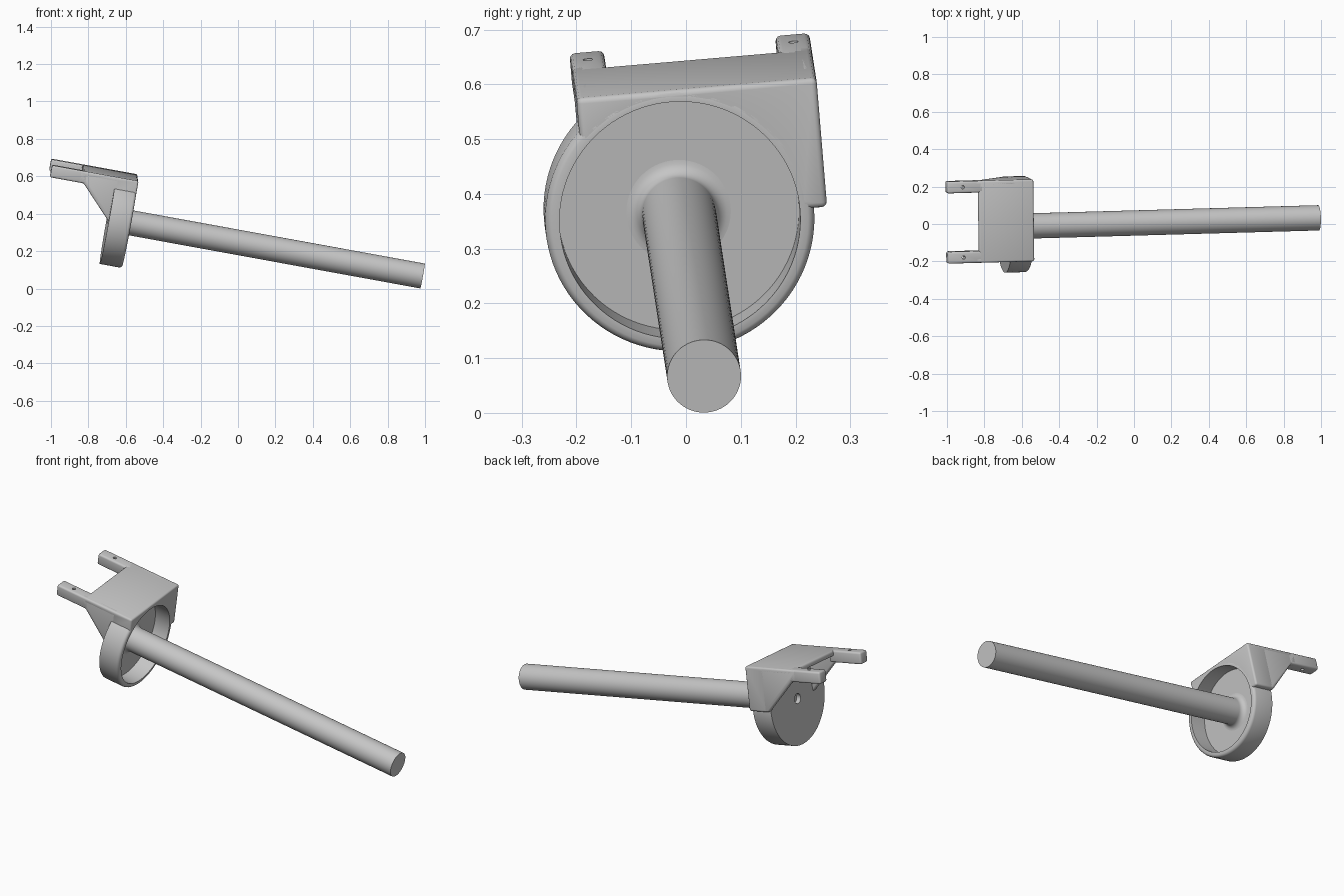
import bpy, bmesh, math
from mathutils import Vector, Matrix

cube = bpy.data.objects.get("Cube")
if cube:
    bpy.data.objects.remove(cube, do_unlink=True)

# One plain grey for everything
grey = bpy.data.materials.new("plain_grey")
grey.use_nodes = True
COLOUR = (0.56, 0.56, 0.56, 1)
grey.diffuse_color = COLOUR
grey.node_tree.nodes["Principled BSDF"].inputs["Base Color"].default_value = COLOUR

# Tilted frame: local x along the rod, y across the bracket, z up
base = Vector((-0.577, -0.011, 0.352))
tip = Vector((0.987, 0.033, 0.067))
u = (tip - base).normalized()
v = Vector((0, 0.9965, 0.083))
v = (v - u * v.dot(u)).normalized()
w = u.cross(v)
FRAME = Matrix.Translation(base) @ Matrix((u, v, w)).transposed().to_4x4()
LENGTH = (tip - base).length


def add(name, bm):
    bmesh.ops.recalc_face_normals(bm, faces=bm.faces)
    mesh = bpy.data.meshes.new(name)
    bm.to_mesh(mesh)
    bm.free()
    ob = bpy.data.objects.new(name, mesh)
    ob.matrix_world = FRAME
    mesh.materials.append(grey)
    bpy.context.collection.objects.link(ob)
    return ob


def lathe(name, profile, closed, steps=96, top=None):
    """Spin (along, radius) points around the rod axis."""
    bm = bmesh.new()
    verts = [bm.verts.new((a, 0, r)) for a, r in profile]
    pairs = list(zip(verts, verts[1:]))
    if closed:
        pairs.append((verts[-1], verts[0]))
    edges = [bm.edges.new(p) for p in pairs]
    bmesh.ops.spin(bm, geom=verts + edges, axis=(1, 0, 0), cent=(0, 0, 0),
                   angle=math.tau, steps=steps)
    bmesh.ops.remove_doubles(bm, verts=bm.verts, dist=1e-5)
    if top:
        bmesh.ops.bisect_plane(bm, geom=bm.verts[:] + bm.edges[:] + bm.faces[:],
                               plane_co=(0, 0, top), plane_no=(0, 0, 1), clear_outer=True)
    return add(name, bm)


def prism(name, side, y0, y1, soft=0.01):
    """Closed solid with a side profile pulled from y0 to y1, edges rounded."""
    bm = bmesh.new()
    near, far = ([bm.verts.new((a, y, h)) for a, h in side] for y in (y0, y1))
    bm.faces.new(near)
    bm.faces.new(far[::-1])
    for i in range(len(side)):
        bm.faces.new((near[i - 1], far[i - 1], far[i], near[i]))
    bmesh.ops.recalc_face_normals(bm, faces=bm.faces)
    bmesh.ops.bevel(bm, geom=bm.edges[:], offset=soft, segments=3, profile=0.5,
                    affect='EDGES', clamp_overlap=True)
    return add(name, bm)


def activate(ob):
    bpy.ops.object.select_all(action='DESELECT')
    ob.select_set(True)
    bpy.context.view_layer.objects.active = ob


def drill(ob, radius, depth, centre, turn, sides):
    """Cut a round hole through a part."""
    bm = bmesh.new()
    bmesh.ops.create_cone(bm, cap_ends=True, segments=sides, radius1=radius,
                          radius2=radius, depth=depth,
                          matrix=Matrix.Translation(centre) @ turn)
    cutter = add("drill", bm)
    cutter.hide_render = True
    mod = ob.modifiers.new("hole", 'BOOLEAN')
    mod.operation, mod.solver, mod.object = 'DIFFERENCE', 'EXACT', cutter
    bpy.context.view_layer.update()
    activate(ob)
    bpy.ops.object.modifier_apply(modifier=mod.name)
    bpy.data.objects.remove(cutter, do_unlink=True)


LEFT, RIGHT, TOP, BACK, DEPTH = 0.27, -0.17, 0.241, -0.30, 0.12
WALL, PRONG, UNDER = 0.03, 0.063, 0.176

# Front block and top plate in one, bored out for the cup
housing = prism("housing", [(0, TOP), (BACK, TOP), (BACK, TOP - WALL),
                            (-DEPTH, TOP - WALL), (-DEPTH, 0), (0, 0)], RIGHT, LEFT)
drill(housing, 0.23, 0.325, (0.0375, 0, 0), Matrix.Rotation(math.pi / 2, 4, 'Y'), 96)
parts = [housing]

# Gusset wall and drilled prong on each side
gusset = [(-0.095, TOP), (-0.32, TOP), (-0.32, UNDER), (-0.287, UNDER),
          (-DEPTH, 0), (-0.095, 0)]
arm = [(-0.27, TOP), (-0.47, TOP), (-0.47, UNDER), (-0.27, UNDER)]
for label, edge, inward in (("left", LEFT, -1), ("right", RIGHT, 1)):
    parts.append(prism(label + "_gusset", gusset, edge, edge + inward * WALL))
    prong = prism(label + "_prong", arm, edge, edge + inward * PRONG)
    drill(prong, 0.009, 0.3, (-0.385, edge + inward * PRONG / 2, 0.2), Matrix(), 20)
    parts.append(prong)

# Cup with a rounded lip and a small hole in its back
FLOOR, INNER, OUTER = -0.09, 0.22, 0.246
parts.append(lathe("cup", [(-DEPTH, 0.027), (-DEPTH, OUTER), (-0.014, OUTER),
                           (-0.008, 0.244), (-0.003, 0.24), (0, 0.234), (0, INNER),
                           (FLOOR, INNER), (FLOOR, 0.027)], True, top=TOP - 0.004))

# Rod with a fillet where it leaves the cup
ROD, FILLET = 0.0675, 0.028
curve = [(FLOOR + FILLET * (1 - math.cos(t)), ROD + FILLET * (1 - math.sin(t)))
         for t in (math.pi / 2 * i / 6 for i in range(7))]
parts.append(lathe("rod", [(FLOOR - 0.005, 0), (FLOOR - 0.005, 0.06)] + curve
                   + [(LENGTH, ROD), (LENGTH, 0)], False, steps=64))

for ob in parts:
    activate(ob)
    bpy.ops.object.shade_smooth_by_angle(angle=math.radians(35))
